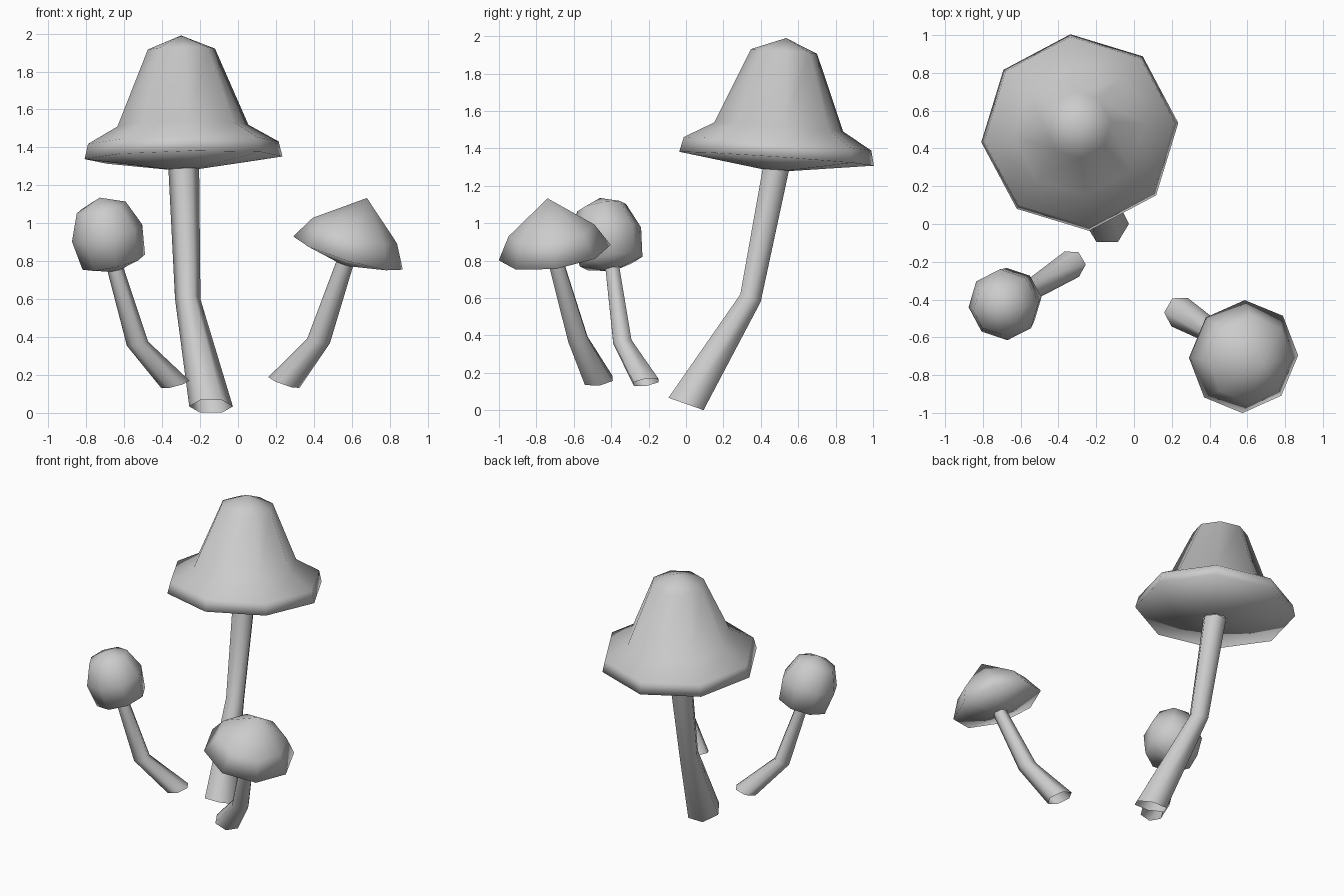
import bpy, bmesh, math
from mathutils import Vector

if "Cube" in bpy.data.objects:
    bpy.data.objects.remove(bpy.data.objects["Cube"])

grey = bpy.data.materials.new("plain_grey")
grey.diffuse_color = (0.6, 0.6, 0.6, 1)
grey.use_nodes = True
grey.node_tree.nodes["Principled BSDF"].inputs["Base Color"].default_value = grey.diffuse_color


def loft(name, rings, sides, phase=0, tip=None):
    """Open smooth skin through rings of (centre, normal, radius), optional end point."""
    bm = bmesh.new()
    loops = []
    for centre, normal, r in rings:
        q = Vector((0, 0, 1)).rotation_difference(Vector(normal).normalized())
        loop = []
        for i in range(sides):
            a = math.radians(phase) + math.tau * i / sides
            p = Vector((r * math.cos(a), r * math.sin(a), 0))
            loop.append(bm.verts.new(Vector(centre) + q @ p))
        loops.append(loop)
    for a, b in zip(loops, loops[1:]):
        for i in range(sides):
            j = (i + 1) % sides
            bm.faces.new((a[i], a[j], b[j], b[i]))
    if tip is not None:
        t = bm.verts.new(tip)
        for i in range(sides):
            bm.faces.new((loops[-1][i], loops[-1][(i + 1) % sides], t))
    for f in bm.faces:
        f.smooth = True
    mesh = bpy.data.meshes.new(name)
    bm.to_mesh(mesh)
    bm.free()
    mesh.materials.append(grey)
    bpy.context.collection.objects.link(bpy.data.objects.new(name, mesh))


def mushroom(name, base, mid, top_r, rim, axis, profile, apex, drop, phase):
    """profile: (radius, height along axis) from rim up; drop: depth of the underside."""
    n = Vector(axis).normalized()
    rim = Vector(rim)
    at = lambda h: rim + n * h
    # cap: shallow cone underside from the stem to the rim, then up to the apex
    rings = [(top_r, -drop)] + profile
    loft(name + "_cap", [(at(h), n, r) for r, h in rings], 8, phase, apex)
    # bent hollow stem
    loft(name + "_stem", [base, mid, (at(-drop), n, top_r)], 6)


mushroom("tall_bell",
         ((-0.142, 0.0, 0.034), (0, 0.35, 1), 0.115),
         ((-0.265, 0.345, 0.60), (0, 0.36, 1), 0.067), 0.081,
         (-0.287, 0.484, 1.345), (-0.02, 0.07, 1),
         [(0.524, 0), (0.505, 0.08), (0.347, 0.17), (0.178, 0.575)],
         (-0.30, 0.535, 1.99), 0.06, 95.5)

mushroom("round_button",
         ((-0.33, -0.213, 0.15), (-0.27, -0.15, 1), 0.077),
         ((-0.53, -0.34, 0.365), (-0.2, -0.12, 1), 0.057), 0.043,
         (-0.655, -0.40, 0.795), (-0.23, -0.18, 1),
         [(0.17, 0), (0.191, 0.16), (0.133, 0.30)],
         (-0.73, -0.46, 1.135), 0.04, 95)

mushroom("pointed_cone",
         ((0.242, -0.467, 0.16), (0.35, -0.15, 1), 0.087),
         ((0.425, -0.578, 0.38), (0.22, -0.15, 1), 0.061), 0.046,
         (0.58, -0.702, 0.843), (0.307, -0.144, 1),
         [(0.302, 0), (0.232, 0.125)],
         (0.68, -0.74, 1.133), 0.06, 90)
